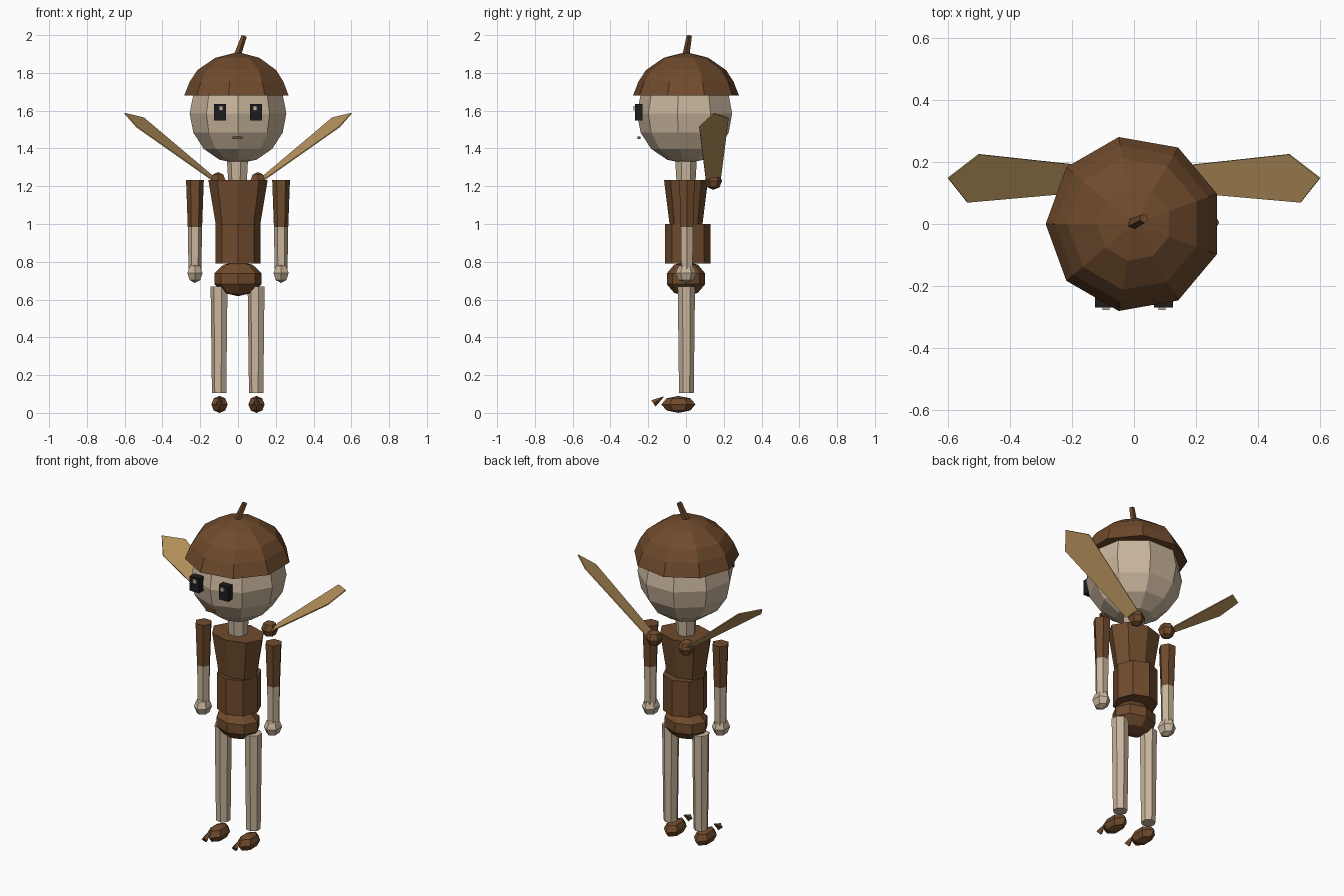
import bpy, bmesh, math
from mathutils import Vector, Matrix

if "Cube" in bpy.data.objects:
    bpy.data.objects.remove(bpy.data.objects["Cube"], do_unlink=True)


def material(name, r, g, b):
    m = bpy.data.materials.new(name)
    m.use_nodes = True
    m.diffuse_color = (r, g, b, 1)
    bsdf = m.node_tree.nodes["Principled BSDF"]
    bsdf.inputs["Base Color"].default_value = (r, g, b, 1)
    bsdf.inputs["Roughness"].default_value = 0.8
    return m


BROWN = material("acorn brown", 0.16, 0.07, 0.026)
SKIN = material("pale wood", 0.58, 0.46, 0.33)
GOLD = material("wing gold", 0.50, 0.31, 0.115)
BLACK = material("eye black", 0.012, 0.012, 0.014)


def finish(name, bm, mat):
    bmesh.ops.recalc_face_normals(bm, faces=bm.faces)
    mesh = bpy.data.meshes.new(name)
    bm.to_mesh(mesh)
    bm.free()
    mesh.materials.append(mat)
    ob = bpy.data.objects.new(name, mesh)
    bpy.context.collection.objects.link(ob)
    return ob


def lathe(name, profile, sides, mat, center=(0, 0), stretch=1.0):
    """Closed turned shape; profile is (radius, z), stretch scales y."""
    bm = bmesh.new()
    rings = []
    for r, z in profile:
        ring = []
        for i in range(sides):
            a = math.pi + math.tau * i / sides
            ring.append(bm.verts.new((center[0] + r * math.cos(a),
                                      center[1] + r * stretch * math.sin(a), z)))
        rings.append(ring)
    for low, high in zip(rings, rings[1:]):
        for i in range(sides):
            j = (i + 1) % sides
            bm.faces.new((low[i], low[j], high[j], high[i]))
    bm.faces.new(rings[0])
    bm.faces.new(rings[-1])
    return finish(name, bm, mat)


def ball(name, center, radii, mat, sides=6, rings=4):
    bm = bmesh.new()
    place = (Matrix.Translation(center) @ Matrix.Diagonal((*radii, 1))
             @ Matrix.Rotation(math.pi, 4, "Z"))
    bmesh.ops.create_uvsphere(bm, u_segments=sides, v_segments=rings, radius=1, matrix=place)
    return finish(name, bm, mat)


def tube(name, start, end, r0, r1, mat, sides=5):
    a, b = Vector(start), Vector(end)
    turn = (b - a).to_track_quat("Z", "Y").to_matrix().to_4x4()
    bm = bmesh.new()
    bmesh.ops.create_cone(bm, cap_ends=True, segments=sides, radius1=r0, radius2=r1,
                          depth=(b - a).length, matrix=Matrix.Translation((a + b) / 2) @ turn)
    return finish(name, bm, mat)


def box(name, center, size, mat):
    bm = bmesh.new()
    bmesh.ops.create_cube(bm, size=1, matrix=Matrix.Translation(center) @ Matrix.Diagonal((*size, 1)))
    return finish(name, bm, mat)


# Head, acorn cap and stem
ball("head", (0, 0, 1.585), (0.26, 0.26, 0.265), SKIN, 9, 8)
lathe("cap", [(0.285, 1.68), (0.255, 1.755), (0.215, 1.815), (0.12, 1.88), (0.02, 1.905)], 9, BROWN)
tube("cap_stem", (-0.005, 0, 1.89), (0.032, 0.018, 1.995), 0.02, 0.015, BROWN)
box("mouth", (-0.003, -0.25, 1.457), (0.054, 0.016, 0.015), BROWN)

# Neck, torso and hips
lathe("neck", [(0.052, 1.23), (0.06, 1.36)], 7, SKIN)
lathe("chest", [(0.118, 1.0), (0.157, 1.232)], 8, BROWN, stretch=0.74)
lathe("waist", [(0.12, 0.79), (0.12, 1.0)], 8, BROWN, center=(0, 0.01))
ball("hips", (0, 0, 0.71), (0.132, 0.107, 0.092), BROWN, 8, 5)

# Paired parts
for side, s in (("left", 1), ("right", -1)):
    # Eyes
    box(side + "_eye", (s * 0.095, -0.25, 1.592), (0.062, 0.04, 0.086), BLACK)
    box(side + "_eye_glint", (s * 0.09, -0.273, 1.613), (0.022, 0.01, 0.022), SKIN)

    # Arms
    x = s * 0.228
    lathe(side + "_upper_arm", [(0.038, 0.985), (0.047, 1.232)], 6, BROWN, center=(x, 0.005))
    lathe(side + "_forearm", [(0.034, 0.76), (0.038, 0.988)], 6, SKIN, center=(x, 0.005))
    ball(side + "_hand", (x, 0, 0.74), (0.046, 0.056, 0.052), SKIN)

    # Legs and curled shoes
    lathe(side + "_leg", [(0.04, 0.105), (0.047, 0.668)], 7, SKIN, center=(s * 0.098, 0.002))
    ball(side + "_shoe", (s * 0.098, -0.04, 0.045), (0.05, 0.09, 0.045), BROWN)
    tube(side + "_toe_curl", (s * 0.098, -0.172, 0.05), (s * 0.098, -0.12, 0.085), 0.02, 0.002, BROWN, 4)

    # Wings
    ball(side + "_wing_joint", (s * 0.105, 0.145, 1.228), (0.046, 0.046, 0.047), BROWN)
    bm = bmesh.new()
    outline = [(0.13, 0.185, 1.25), (0.50, 0.225, 1.562), (0.60, 0.148, 1.586),
               (0.538, 0.07, 1.515), (0.14, 0.105, 1.235)]
    bm.faces.new([bm.verts.new((s * px, py, pz)) for px, py, pz in outline])
    wing = finish(side + "_wing", bm, GOLD)
    plate = wing.modifiers.new("thickness", "SOLIDIFY")
    plate.thickness = 0.006
    plate.offset = 0
